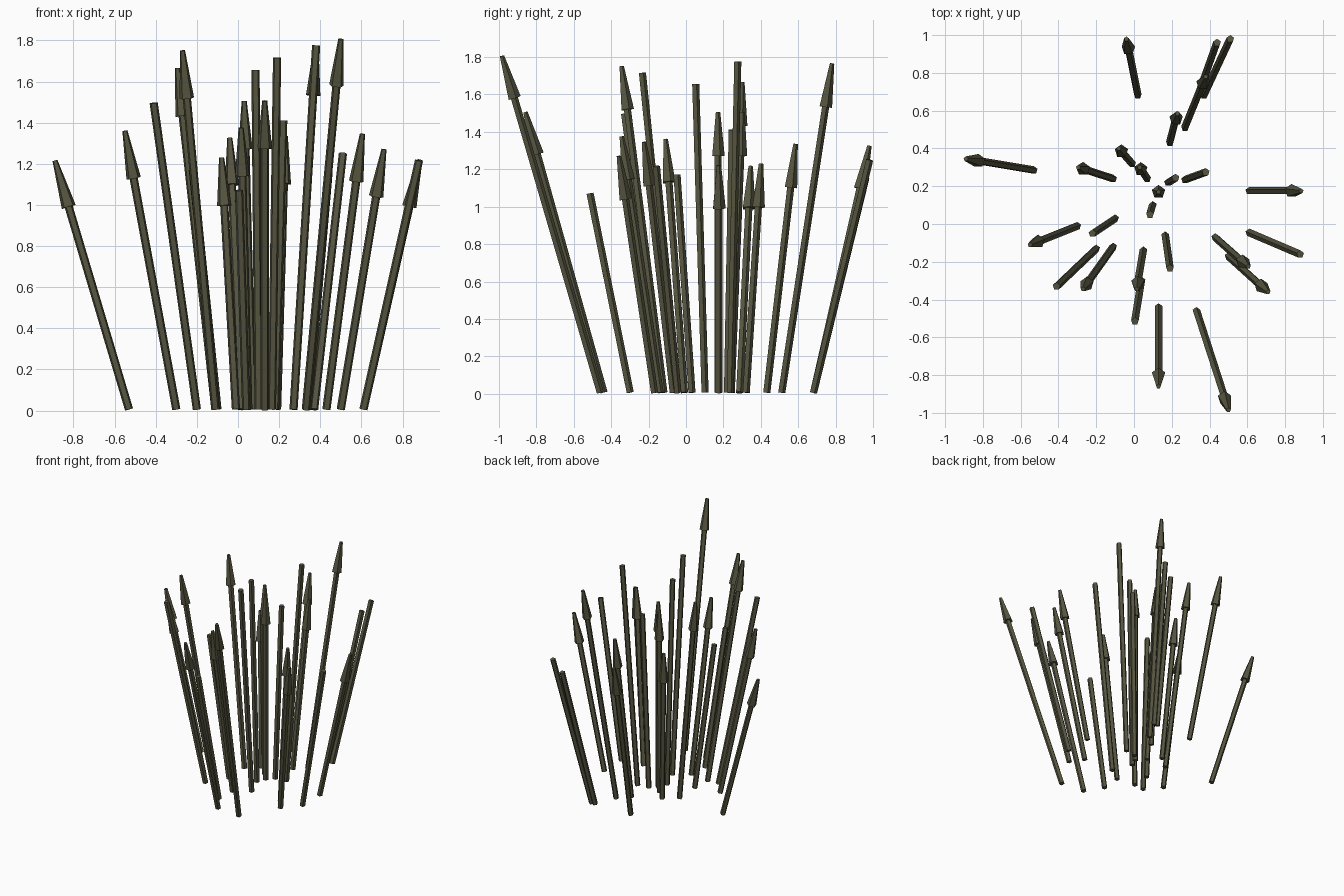
import bpy, bmesh
from mathutils import Vector, Matrix

SIDES = 5
SHAFT_R, HEAD_R, TIP_R, HEAD_LEN = 0.021, 0.037, 0.013, 0.235

olive = bpy.data.materials.new("dark olive")
olive.diffuse_color = (0.095, 0.092, 0.052, 1)

# base x, base y, tip x, tip y, tip z
headed = [
    (0.02, 0.68, -0.04, 0.98, 1.33), (0.27, 0.51, 0.38, 0.78, 1.77),
    (0.19, 0.43, 0.23, 0.585, 1.34), (-0.01, 0.32, -0.08, 0.40, 1.235),
    (0.07, 0.24, 0.03, 0.30, 1.51), (0.13, 0.17, 0.13, 0.17, 1.51),
    (-0.11, 0.24, -0.295, 0.30, 1.67), (-0.53, 0.285, -0.89, 0.345, 1.22),
    (-0.30, -0.01, -0.55, -0.11, 1.365), (-0.11, -0.12, -0.27, -0.345, 1.755),
    (0.05, -0.14, 0.015, -0.345, 1.38), (0.43, -0.07, 0.605, -0.225, 1.35),
    (0.50, -0.17, 0.71, -0.36, 1.275), (0.61, 0.175, 0.885, 0.175, 1.225),
    (0.13, -0.44, 0.13, -0.86, 1.51), (0.33, -0.46, 0.50, -0.985, 1.81),
]
plain = [
    (0.34, 0.68, 0.44, 0.96, 1.16), (0.37, 0.68, 0.51, 0.98, 1.255),
    (0.10, 0.10, 0.085, 0.05, 1.66), (0.18, 0.22, 0.22, 0.245, 1.415),
    (0.27, 0.235, 0.38, 0.275, 1.78), (-0.10, 0.03, -0.22, -0.05, 1.175),
    (-0.20, -0.13, -0.41, -0.33, 1.50), (0.04, -0.30, 0.005, -0.515, 1.075),
    (0.165, -0.06, 0.19, -0.235, 1.72), (0.61, -0.045, 0.88, -0.16, 1.22),
]


def rod(name, a, b, r1, r2):
    """Closed low-poly cone from a to b."""
    d = b - a
    turn = Vector((0, 0, 1)).rotation_difference(d).to_matrix().to_4x4()
    bm = bmesh.new()
    bmesh.ops.create_cone(bm, cap_ends=True, segments=SIDES, radius1=r1, radius2=r2,
                          depth=d.length, matrix=Matrix.Translation((a + b) / 2) @ turn)
    me = bpy.data.meshes.new(name)
    bm.to_mesh(me)
    bm.free()
    me.materials.append(olive)
    ob = bpy.data.objects.new(name, me)
    bpy.context.collection.objects.link(ob)


# stalks fan outward, some carry a tapered head
for reeds, has_head in ((headed, True), (plain, False)):
    for bx, by, tx, ty, tz in reeds:
        base, tip = Vector((bx, by, 0.006)), Vector((tx, ty, tz - 0.004))
        neck = tip - (tip - base).normalized() * HEAD_LEN
        rod("stalk", base, neck if has_head else tip, SHAFT_R, SHAFT_R)
        if has_head:
            rod("stalk_head", neck, tip, HEAD_R, TIP_R)
